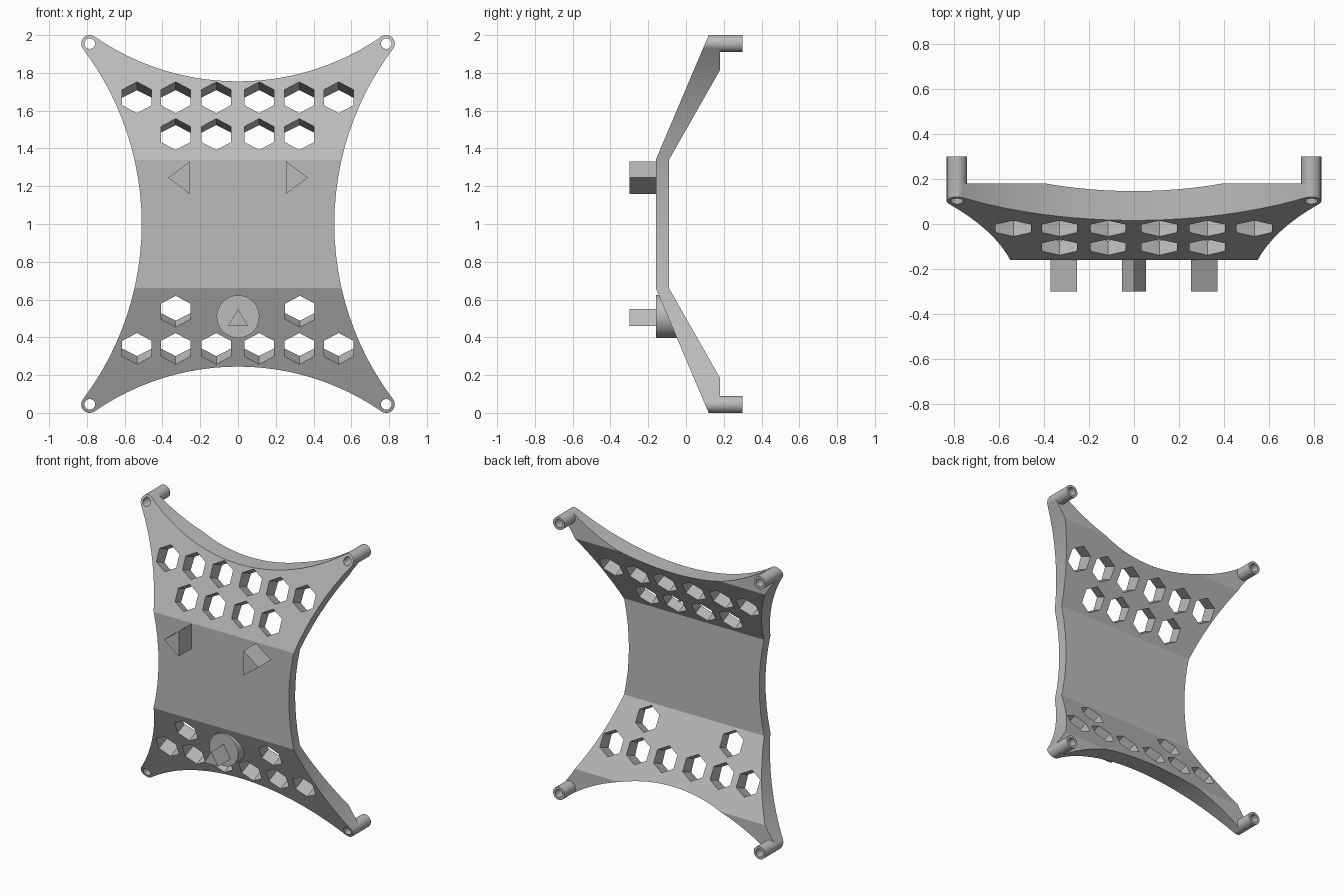
import bpy
import bmesh
from math import sin, cos, pi, atan2, hypot
from mathutils import Matrix, Vector

cube = bpy.data.objects.get("Cube")
if cube:
    bpy.data.objects.remove(cube)

grey = bpy.data.materials.new("grey plastic")
grey.use_nodes = True
colour = (0.5, 0.5, 0.5, 1)
grey.diffuse_color = colour
grey.node_tree.nodes["Principled BSDF"].inputs["Base Color"].default_value = colour

BEND, FRONT, SLOPE = 0.34, -0.16, 0.28 / 0.66
TUBE_X, TUBE_Z, TUBE_R, BORE_R = 0.785, 0.955, 0.045, 0.028


def front_y(z):
    """Depth of the front skin at height z."""
    return FRONT + max(0, abs(z - 1) - BEND) * SLOPE


def add_object(name, bm):
    bmesh.ops.recalc_face_normals(bm, faces=bm.faces)
    mesh = bpy.data.meshes.new(name)
    bm.to_mesh(mesh)
    bm.free()
    mesh.materials.append(grey)
    ob = bpy.data.objects.new(name, mesh)
    bpy.context.collection.objects.link(ob)
    return ob


def extrude(bm, points, offset):
    """Close a loop of 3D points and sweep it along the offset."""
    offset = Vector(offset)
    a = [bm.verts.new(p) for p in points]
    b = [bm.verts.new(Vector(p) + offset) for p in points]
    bm.faces.new(a)
    bm.faces.new(b)
    n = len(a)
    for i in range(n):
        bm.faces.new((a[i], a[(i + 1) % n], b[(i + 1) % n], b[i]))


def prism(name, xz, y0, y1):
    bm = bmesh.new()
    extrude(bm, [(x, y0, z) for x, z in xz], (0, y1 - y0, 0))
    return add_object(name, bm)


def circle(x, z, r, n=40):
    return [(x + r * cos(2 * pi * i / n), z + r * sin(2 * pi * i / n)) for i in range(n)]


def boolean(ob, cutter, operation):
    mod = ob.modifiers.new("cut", "BOOLEAN")
    mod.operation, mod.solver, mod.object = operation, "EXACT", cutter
    bpy.context.view_layer.objects.active = ob
    bpy.ops.object.modifier_apply(modifier=mod.name)
    bpy.data.objects.remove(cutter)


def tangent_arc(waist, along, out, n=24):
    """Concave arc through (0, waist), ending tangent to the tube circle."""
    r = (along ** 2 + (out - waist) ** 2 - TUBE_R ** 2) / (2 * (out - waist + TUBE_R))
    end = atan2(along, r + waist - out)
    return [(r * sin(t), waist + r - r * cos(t))
            for t in (end * (2 * i / n - 1) for i in range(n + 1))]


# Bent panel: side profile trimmed by the four-armed outline
upper = [(0.12, 2.0), (FRONT, 1 + BEND)]
back = [(-0.09, 1 + BEND), (0.18, 1.815), (0.18, 2.0)]
flip = lambda pts: [(y, 2 - z) for y, z in reversed(pts)]
profile = upper + flip(upper) + flip(back) + back
bm = bmesh.new()
extrude(bm, [(-1, y, z) for y, z in profile], (2, 0, 0))
panel = add_object("bent_panel", bm)

top = tangent_arc(0.755, TUBE_X, TUBE_Z)
side = tangent_arc(0.51, TUBE_Z, TUBE_X)
outline = ([(x, 1 + h) for x, h in top] + [(h, 1 - z) for z, h in side]
           + [(-x, 1 - h) for x, h in top] + [(-h, 1 + z) for z, h in side])
boolean(panel, prism("outline_cutter", outline, -0.5, 0.5), "INTERSECT")

# Hexagonal holes drilled square to each sloping panel
wide = (-0.535, -0.33, -0.115, 0.112, 0.325, 0.533)
rows = [(1.67, wide), (1.475, wide[1:5]), (0.34, wide), (0.537, (-0.33, 0.328))]
bm = bmesh.new()
for z, xs in rows:
    tilt = atan2(SLOPE, 1) * (-1 if z > 1 else 1)
    for x in xs:
        place = Matrix.Translation((x, front_y(z), z)) @ Matrix.Rotation(tilt, 4, "X")
        hexagon = [place @ Vector((0.09 * sin(i * pi / 3), -0.1, 0.09 * cos(i * pi / 3)))
                   for i in range(6)]
        extrude(bm, hexagon, place.to_3x3() @ Vector((0, 0.35, 0)))
boolean(panel, add_object("hole_cutter", bm), "DIFFERENCE")

# Hollow corner tubes with slanted front ends
parts = [panel]
for sx, side_name in ((1, "left"), (-1, "right")):
    for sz, level in ((1, "upper"), (-1, "lower")):
        cx, cz = sx * TUBE_X, 1 + sz * TUBE_Z
        boolean(panel, prism("socket_cutter", circle(cx, cz, TUBE_R - 0.001), -0.4, 0.5), "DIFFERENCE")
        bm = bmesh.new()
        rings = []
        for r, rear in ((TUBE_R, False), (TUBE_R, True), (BORE_R, True), (BORE_R, False)):
            rings.append([bm.verts.new((x, 0.3 if rear else front_y(z), z))
                          for x, z in circle(cx, cz, r)])
        for k in range(4):
            a, b = rings[k], rings[(k + 1) % 4]
            for i in range(len(a)):
                j = (i + 1) % len(a)
                bm.faces.new((a[i], a[j], b[j], b[i]))
        parts.append(add_object(f"{level}_{side_name}_tube", bm))

# Triangular pegs on the flat middle
for s, side_name in ((1, "left"), (-1, "right")):
    triangle = [(s * 0.37, 1.245), (s * 0.253, 1.332), (s * 0.253, 1.158)]
    parts.append(prism(f"{side_name}_peg", triangle, -0.3, FRONT + 0.01))

# Round boss sunk into the lower slope, with its small peg
boss = prism("round_boss", circle(0, 0.51, 0.113, 48), FRONT, 0)
for v in boss.data.vertices:
    if v.co.y > -0.01:
        v.co.y = front_y(v.co.z) + 0.015
parts.append(boss)
parts.append(prism("boss_peg", [(0, 0.55), (0.054, 0.46), (-0.054, 0.46)], -0.3, FRONT + 0.01))

# Shading
bpy.ops.object.select_all(action="DESELECT")
for ob in parts:
    ob.select_set(True)
bpy.context.view_layer.objects.active = panel
bpy.ops.object.shade_smooth_by_angle(angle=0.35)
